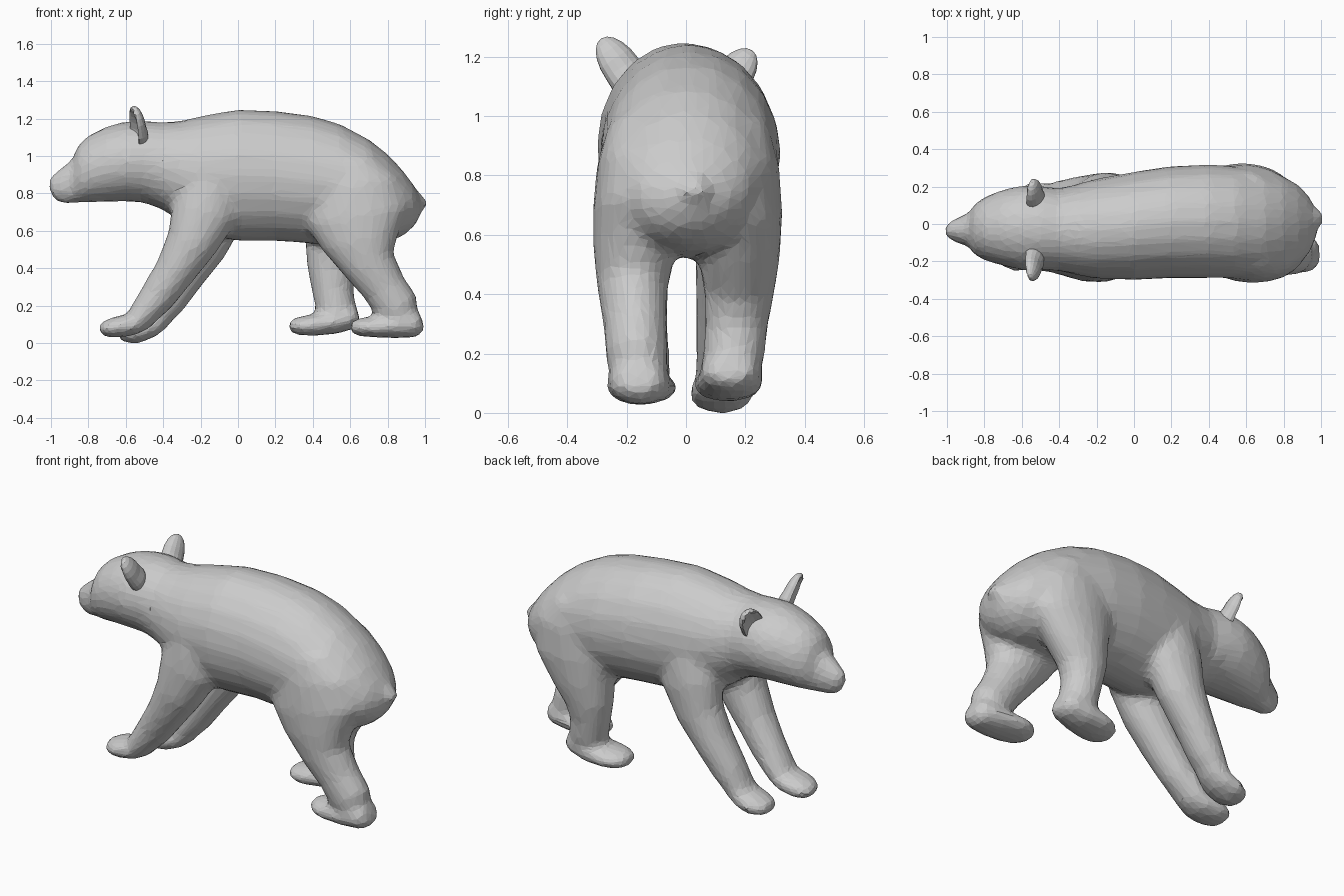
import bpy, bmesh, math
from mathutils import Vector, Matrix

SIDES = 20


def tube(bm, path, fixed=None):
    """Closed loft of ellipses: path rows are (x, y, z, in-plane radius, y radius)."""
    rings = []
    for i, (x, y, z, r, ry) in enumerate(path):
        a, b = path[max(i - 1, 0)], path[min(i + 1, len(path) - 1)]
        t = fixed or Vector((b[0] - a[0], 0, b[2] - a[2])).normalized()
        n = Vector((-t.z, 0, t.x))
        ring = []
        for k in range(SIDES):
            ang = 2 * math.pi * k / SIDES
            ring.append(bm.verts.new(Vector((x, y, z)) + n * r * math.cos(ang)
                                     + Vector((0, ry * math.sin(ang), 0))))
        rings.append(ring)
    for p, q in zip(rings, rings[1:]):
        for k in range(SIDES):
            j = (k + 1) % SIDES
            bm.faces.new((p[k], p[j], q[j], q[k]))
    bm.faces.new(rings[0][::-1])
    bm.faces.new(rings[-1])


def finish(bm, name):
    bmesh.ops.recalc_face_normals(bm, faces=bm.faces)
    me = bpy.data.meshes.new(name)
    bm.to_mesh(me)
    bm.free()
    ob = bpy.data.objects.new(name, me)
    bpy.context.collection.objects.link(ob)
    return ob


bm = bmesh.new()

# head, neck and trunk: x, y, top z, bottom z, half width
trunk = [(-1.01, -.035, .885, .815, .025), (-.985, -.035, .905, .765, .05),
         (-.93, -.035, .95, .74, .075), (-.885, -.03, .985, .745, .09),
         (-.855, -.03, 1.06, .75, .135), (-.80, -.025, 1.11, .75, .17),
         (-.70, -.02, 1.16, .755, .205), (-.60, -.02, 1.185, .757, .228),
         (-.50, -.02, 1.19, .75, .225), (-.40, -.03, 1.18, .71, .222),
         (-.30, -.03, 1.19, .64, .245), (-.20, -.025, 1.215, .58, .268),
         (0, -.01, 1.25, .545, .29), (.20, .01, 1.242, .545, .30),
         (.40, .015, 1.215, .53, .305), (.55, .01, 1.17, .52, .30),
         (.70, 0, 1.09, .53, .28), (.80, 0, 1.01, .54, .255),
         (.88, -.005, .925, .57, .215), (.94, -.005, .845, .62, .15),
         (.975, 0, .78, .68, .07)]
tube(bm, [(x, y, (t + b) / 2, (t - b) / 2, w) for x, y, t, b, w in trunk], Vector((1, 0, 0)))

# tail
tube(bm, [(.92, .02, .80, .04, .05), (.965, .025, .755, .04, .055), (1.0, .03, .725, .03, .045)])

# front legs and paws
tube(bm, [(-.13, -.13, .98, .12, .12), (-.15, -.165, .84, .18, .135), (-.18, -.18, .70, .18, .132),
          (-.25, -.185, .53, .138, .125), (-.34, -.175, .38, .11, .112), (-.43, -.16, .25, .097, .102),
          (-.52, -.15, .14, .075, .10), (-.57, -.15, .09, .05, .09)])
tube(bm, [(-.48, -.15, .13, .05, .08), (-.56, -.15, .10, .06, .105), (-.65, -.145, .085, .058, .11),
          (-.71, -.14, .075, .046, .085), (-.74, -.14, .07, .025, .05)])
tube(bm, [(-.10, .10, .98, .12, .12), (-.11, .125, .84, .18, .135), (-.14, .145, .69, .18, .132),
          (-.20, .15, .51, .138, .12), (-.29, .145, .36, .11, .112), (-.38, .135, .22, .097, .102),
          (-.45, .125, .12, .07, .095), (-.50, .12, .075, .05, .09)])
tube(bm, [(-.39, .125, .13, .045, .08), (-.47, .12, .085, .06, .105), (-.55, .12, .055, .060, .11),
          (-.61, .115, .045, .044, .085), (-.64, .115, .045, .025, .05)])

# hind legs and paws
tube(bm, [(.58, -.12, .98, .16, .14), (.61, -.15, .84, .26, .15), (.635, -.165, .68, .28, .15),
          (.655, -.175, .55, .215, .138), (.70, -.18, .42, .145, .12), (.785, -.17, .29, .12, .108),
          (.85, -.165, .19, .122, .106), (.88, -.16, .12, .085, .095)])
tube(bm, [(.985, -.16, .12, .05, .07), (.94, -.16, .105, .078, .10), (.84, -.155, .09, .065, .115),
          (.72, -.145, .085, .055, .12), (.65, -.14, .085, .05, .10), (.60, -.14, .085, .028, .055)])
tube(bm, [(.57, .14, .98, .16, .14), (.58, .165, .84, .26, .15), (.58, .175, .68, .265, .15),
          (.54, .18, .53, .19, .138), (.505, .18, .40, .14, .118), (.505, .17, .29, .112, .107),
          (.525, .16, .18, .108, .105), (.53, .15, .12, .08, .09)])
tube(bm, [(.645, .15, .15, .045, .07), (.60, .15, .14, .07, .10), (.50, .15, .11, .065, .115),
          (.39, .14, .095, .058, .12), (.32, .135, .09, .05, .10), (.27, .13, .09, .028, .055)])

# fuse all limbs into one softly faceted skin
body = finish(bm, "body")
rm = body.modifiers.new("fuse", 'REMESH')
rm.mode, rm.voxel_size, rm.use_smooth_shade = 'VOXEL', .019, False
sm = body.modifiers.new("soften", 'SMOOTH')
sm.factor, sm.iterations = .5, 12
dc = body.modifiers.new("facets", 'DECIMATE')
dc.ratio = .13


# cupped ears: broad at the root, hollow towards the face
def ear(name, loc, tilt, turn, size):
    bm = bmesh.new()
    bmesh.ops.create_uvsphere(bm, u_segments=16, v_segments=10, radius=1)
    for v in bm.verts:
        rim = v.co.y ** 2 + v.co.z ** 2
        if v.co.x < 0 and rim < .75:
            v.co.x = .1 - .6 * rim
        if v.co.z < 0:
            v.co.y *= 1 - .25 * v.co.z
            v.co.x *= 1 - .7 * v.co.z
    m = (Matrix.Translation(loc) @ Matrix.Rotation(turn, 4, 'Z') @ Matrix.Rotation(tilt, 4, 'X')
         @ Matrix.Rotation(math.radians(-20), 4, 'Y') @ Matrix.Diagonal((*size, 1)))
    bmesh.ops.transform(bm, matrix=m, verts=bm.verts)
    finish(bm, name)


ear("ear_near", (-.54, -.215, 1.16), math.radians(30), math.radians(25), (.045, .068, .125))
ear("ear_far", (-.535, .155, 1.13), math.radians(-32), math.radians(-25), (.045, .068, .115))
